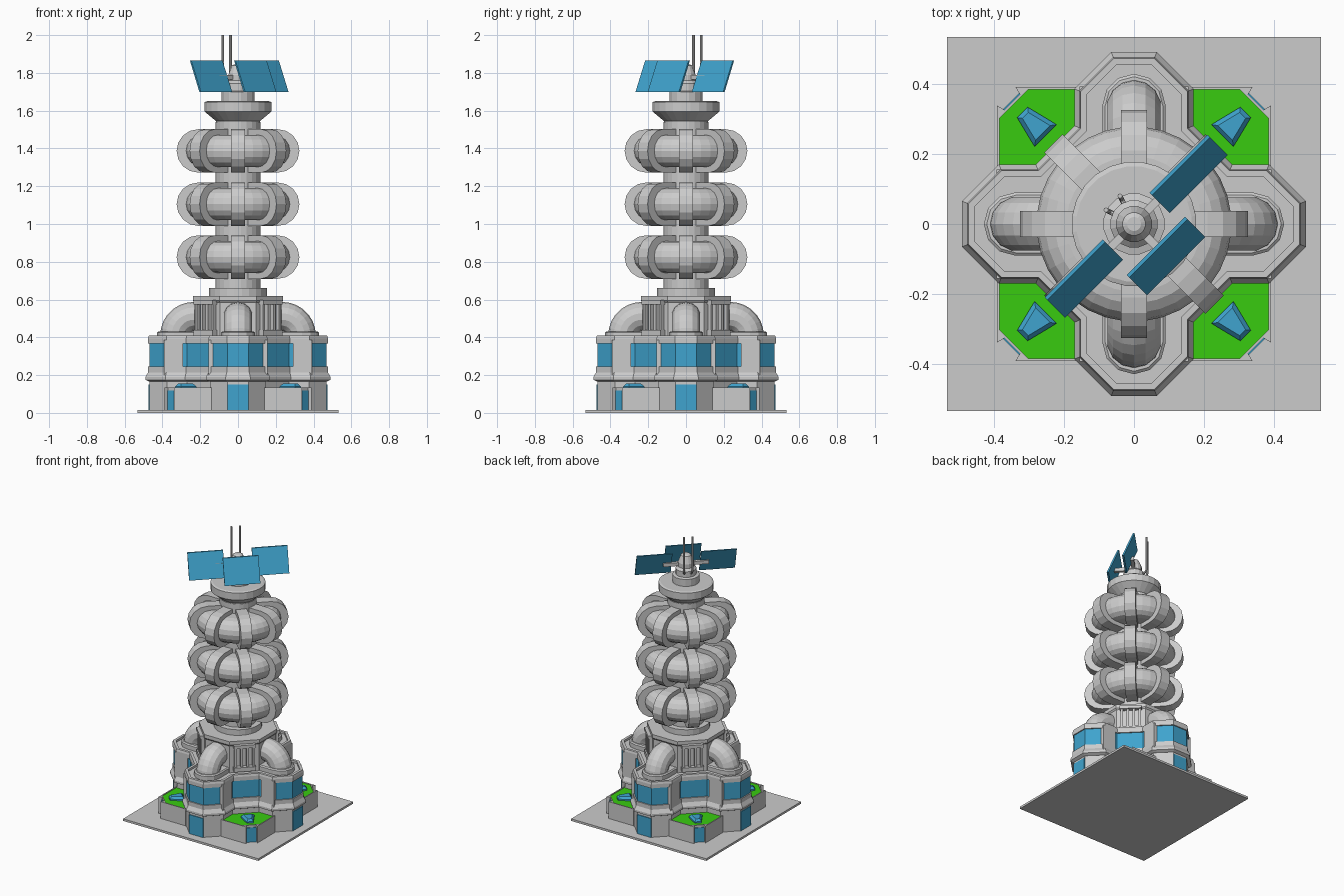
import bpy, bmesh, math
from mathutils import Vector, Matrix

if "Cube" in bpy.data.objects:
    bpy.data.objects.remove(bpy.data.objects["Cube"])


def material(name, col):
    m = bpy.data.materials.new(name)
    m.diffuse_color = (*col, 1)
    m.use_nodes = True
    m.node_tree.nodes["Principled BSDF"].inputs["Base Color"].default_value = m.diffuse_color
    return m


BLUE = material("blue_glass", (0.05, 0.37, 0.62))
GREEN = material("grass", (0.04, 0.6, 0.005))


def loft(bm, rings):
    """Skin a stack of equal-length point loops and cap both ends."""
    vs = [[bm.verts.new(p) for p in r] for r in rings]
    n = len(vs[0])
    for a, b in zip(vs, vs[1:]):
        for i in range(n):
            bm.faces.new((a[i], a[(i + 1) % n], b[(i + 1) % n], b[i]))
    bm.faces.new(vs[0][::-1])
    bm.faces.new(vs[-1])


def part(name, stacks, mat=None, angles=(0,)):
    """One object from several lofts, repeated at the given angles about z."""
    bm = bmesh.new()
    for a in angles:
        rot = Matrix.Rotation(math.radians(a), 3, 'Z')
        for rings in stacks:
            loft(bm, [[rot @ Vector(p) for p in r] for r in rings])
    bmesh.ops.recalc_face_normals(bm, faces=bm.faces)
    me = bpy.data.meshes.new(name)
    bm.to_mesh(me)
    bm.free()
    ob = bpy.data.objects.new(name, me)
    bpy.context.collection.objects.link(ob)
    if mat:
        me.materials.append(mat)
    return ob


def inset(poly, d):
    out = []
    for i, p in enumerate(poly):
        p = Vector(p)
        e1 = (p - Vector(poly[i - 1])).normalized()
        e2 = (Vector(poly[(i + 1) % len(poly)]) - p).normalized()
        n1, n2 = Vector((-e1.y, e1.x)), Vector((-e2.y, e2.x))
        out.append(p + (n1 + n2) * d / (1 + n1.dot(n2)))
    return out


def levels(poly, steps):
    """Polygon stacked through (inset, z) steps."""
    return [[(q[0], q[1], z) for q in inset(poly, d)] for d, z in steps]


def box(x0, x1, y0, y1, z0, z1):
    return levels([(x0, y0), (x1, y0), (x1, y1), (x0, y1)], [(0, z0), (0, z1)])


def lathe(profile, n=24, turn=0.5):
    return [[(r * math.cos(2 * math.pi * (i + turn) / n),
              r * math.sin(2 * math.pi * (i + turn) / n), z) for i in range(n)]
            for r, z in profile]


def tube(path, r, n=12, up=Vector((0, 0, 1))):
    path = [Vector(p) for p in path]
    rings = []
    for i, p in enumerate(path):
        t = (path[min(i + 1, len(path) - 1)] - path[max(i - 1, 0)]).normalized()
        s = t.cross(up).normalized()
        w = s.cross(t)
        rings.append([p + r * (s * math.cos(2 * math.pi * k / n) + w * math.sin(2 * math.pi * k / n))
                      for k in range(n)])
    return rings


QUAD = (0, 90, 180, 270)
DIAG = (45, 135, 225, 315)

# Ground plate
part("base_plate", [box(-.533, .533, -.533, .533, 0, .015)])

# Four-lobed building: lower walls, flared sill, glazing band, roof with parapet
quarter = [(.49, .065), (.385, .17), (.28, .17), (.17, .28), (.17, .385), (.065, .49)]
plan = []
for k in range(4):
    for x, y in quarter:
        for _ in range(k):
            x, y = -y, x
        plan.append((x, y))
part("lower_walls", [levels(plan, [(.022, .01), (.022, .175)])])
part("sill", [levels(plan, [(.02, .165), (0, .175), (0, .19), (.014, .215), (.014, .245)])])
part("window_band", [levels(plan, [(.022, .24), (.022, .375)])], BLUE)
part("roof_parapet", [levels(plan, [(.014, .368), (.014, .395), (.018, .41), (.036, .41), (.036, .395)])])
part("window_pillars", [box(.29, .392, .12, .156, .2, .385),
                        box(.29, .392, -.156, -.12, .2, .385)], None, QUAD)
part("lobe_doors", [box(.4, .473, -.055, .055, .012, .15)], BLUE, QUAD)

# Corner gardens with low walls, doors and skylights
garden = [(.14, .14), (.39, .14), (.39, .305), (.305, .39), (.14, .39)]
part("garden_walls", [levels(garden, [(0, .01), (0, .135), (.007, .135), (.007, .12)])], None, QUAD)
ears = [[(.39, .29), (.39, .338), (.37, .325)], [(.29, .39), (.325, .37), (.338, .39)]]
part("garden_wall_ends", [[[(x, y, z) for x, y in e] for z in (.01, .135)] for e in ears], None, QUAD)
part("garden_grass", [levels(garden, [(.007, .11), (.007, .13)])], GREEN, QUAD)
part("garden_doors", [box(.44, .495, -.033, .033, .012, .118)], BLUE, DIAG)
skylight = [(.283, .22), (.333, .303), (.303, .333), (.22, .283)]
part("skylights", [levels(skylight, [(0, .125), (0, .14), (.012, .155)])], BLUE, QUAD)

# Octagonal drum with louvres on its diagonal faces
part("octagon_drum", [lathe([(.25, .39), (.25, .585), (.258, .595), (.258, .62), (.2, .62)], 8)])
part("louvres", [box(.2, .254, y - .008, y + .008, .43, .585) for y in (-.06, -.02, .02, .06)]
     + [box(.2, .262, -.072, .072, .575, .597), box(.2, .262, -.072, .072, .41, .44)], None, DIAG)

# Curved ducts bending from the drum down onto each lobe
arc = [(.235 + .1 * math.sin(t), 0, .41 + .1 * math.cos(t))
       for t in [math.pi / 2 * i / 7 for i in range(8)]]
path = [(.2, 0, .51)] + arc + [(.335, 0, .395)]
part("ducts", [tube(path, .077, 14, Vector((0, 1, 0)))], None, QUAD)
collar = [(.2, -.09)] + [(.338 + .09 * math.cos(math.radians(a)), .09 * math.sin(math.radians(a)))
                         for a in range(-90, 91, 30)] + [(.2, .09)]
part("duct_collars", [levels(collar, [(0, .39), (0, .425), (.008, .432)])], None, QUAD)

# Central column with foot collar and flared platform
part("column", [lathe([(.155, .61), (.155, .66), (.12, .662), (.12, 1.54)])])
part("platform", [lathe([(.115, 1.53), (.118, 1.545), (.178, 1.595), (.178, 1.645), (.165, 1.65)])])

# Three bulging rings, each wrapped by eight ribs
HALF = [math.radians(-90 + 180 * i / 8) for i in range(9)]
for num, zc in enumerate((.825, 1.105, 1.387), 1):
    body = [(.1, zc - .085)] + [(.193 + .085 * math.cos(t), zc + .085 * math.sin(t)) for t in HALF] \
        + [(.1, zc + .085)]
    part("ring_%d" % num, [lathe(body, 32)])
    rib = [(.1, zc - .115)] + [(.21 + .115 * math.cos(t), zc + .115 * math.sin(t)) for t in HALF] \
        + [(.1, zc + .115)]
    part("ring_ribs_%d" % num, [[[(x, y, z) for x, z in rib] for y in (-.037, .037)]],
         None, QUAD + DIAG)

# Mast head
part("mast_head", [lathe([(.088, 1.64), (.088, 1.70), (.068, 1.705), (.068, 1.745), (.052, 1.76),
                          (.052, 1.79), (.033, 1.838), (.02, 1.845)], 16)])

# Tilted solar panels (x runs north-east, -y south-east before the 45 degree turn)
panels = []
for u, v in ((-.211, .01), (.211, .01), (0, .13)):
    section = [(v + .04, 1.70), (v - .032, 1.865), (v - .042, 1.865), (v + .028, 1.70)]
    panels.append([[(x, -y, z) for y, z in section] for x in (u - .117, u + .117)])
part("solar_panels", panels, BLUE, (45,))
part("panel_arms", [box(-.15, .15, -.012, .012, 1.765, 1.789),
                    box(-.012, .012, -.13, 0, 1.765, 1.789)], None, (45,))

# Twin antennas on elbows
side = Vector((1, 1, 0))
part("antennas", [tube([(x * .4, y * .4, 1.735), (x * .85, y * .85, 1.735), (x, y, 1.755), (x, y, 2.0)],
                       .007, 8, side) for x, y in ((-.08, .04), (-.04, .08))])
